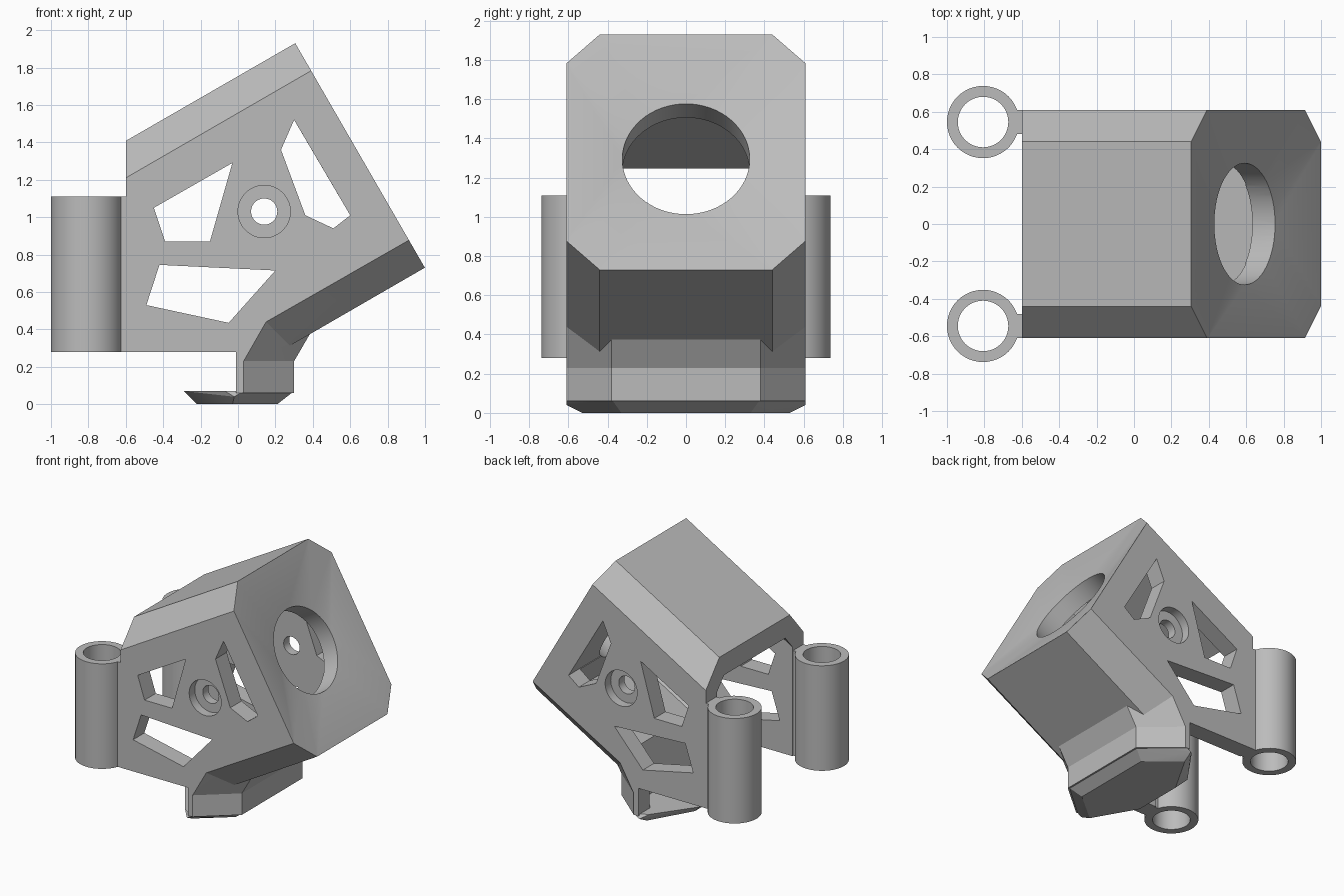
import bpy, bmesh, math
from mathutils import Vector

if "Cube" in bpy.data.objects:
    bpy.data.objects.remove(bpy.data.objects["Cube"], do_unlink=True)

# Single plastic colour
grey = bpy.data.materials.new("light_grey_plastic")
grey.use_nodes = True
COL = (0.5, 0.5, 0.5, 1)
grey.diffuse_color = COL
grey.node_tree.nodes["Principled BSDF"].inputs["Base Color"].default_value = COL

# Frame of the tilted front plate
TILT = math.radians(30)
AXIS = Vector((math.cos(TILT), 0, math.sin(TILT)))
UP = Vector((-math.sin(TILT), 0, math.cos(TILT)))
CENTRE = Vector((0.6525, 0, 1.33))
HALF_W, HALF_H, CUT = 0.61, 0.693, 0.17
WALL = 0.14
INNER = HALF_W - WALL


def on_plate(u, v, depth):
    return CENTRE + Vector((0, u, 0)) + UP * v - AXIS * depth


def octagon(w, h, c, depth):
    return [on_plate(su * a, sv * b, depth) for su in (-1, 1) for sv in (-1, 1)
            for a, b in ((w, h - c), (w - c, h))]


def circle(r, depth, n=64):
    return [on_plate(r * math.cos(t), r * math.sin(t), depth)
            for t in (2 * math.pi * i / n for i in range(n))]


def mirror(points):
    return [(x, s * y, z) for x, y, z in points for s in (-1, 1)]


def finish(name, bm):
    bmesh.ops.recalc_face_normals(bm, faces=bm.faces)
    mesh = bpy.data.meshes.new(name)
    bm.to_mesh(mesh)
    bm.free()
    mesh.materials.append(grey)
    obj = bpy.data.objects.new(name, mesh)
    bpy.context.scene.collection.objects.link(obj)
    return obj


def hull(name, points):
    bm = bmesh.new()
    for p in points:
        bm.verts.new(p)
    res = bmesh.ops.convex_hull(bm, input=bm.verts)
    junk = {g for g in res["geom_interior"] + res["geom_unused"]
            if isinstance(g, bmesh.types.BMVert)}
    bmesh.ops.delete(bm, geom=list(junk), context="VERTS")
    bmesh.ops.dissolve_limit(bm, angle_limit=0.005, verts=bm.verts, edges=bm.edges)
    return finish(name, bm)


def prism(name, outline, y0, y1):
    """Extrude an x-z outline along y."""
    bm = bmesh.new()
    face = bm.faces.new([bm.verts.new((x, y0, z)) for x, z in outline])
    new = bmesh.ops.extrude_face_region(bm, geom=[face])["geom"]
    moved = [g for g in new if isinstance(g, bmesh.types.BMVert)]
    bmesh.ops.translate(bm, verts=moved, vec=(0, y1 - y0, 0))
    return finish(name, bm)


def disc(x, z, r, n=48):
    return [(x + r * math.cos(2 * math.pi * i / n), z + r * math.sin(2 * math.pi * i / n))
            for i in range(n)]


def upright(name, x, y, r, z0, z1):
    return hull(name, [(px, py, z) for px, py in disc(x, y, r) for z in (z0, z1)])


def combine(target, other, operation):
    mod = target.modifiers.new("join", "BOOLEAN")
    mod.operation, mod.solver, mod.object = operation, "EXACT", other
    bpy.context.view_layer.update()
    graph = bpy.context.evaluated_depsgraph_get()
    mesh = bpy.data.meshes.new_from_object(target.evaluated_get(graph))
    target.modifiers.clear()
    target.data = mesh
    bpy.data.objects.remove(other, do_unlink=True)


def smooth(obj):
    bpy.ops.object.select_all(action="DESELECT")
    obj.select_set(True)
    bpy.context.view_layer.objects.active = obj
    bpy.ops.object.shade_smooth_by_angle(angle=math.radians(20))


# Tilted hood with chamfered edges
housing = hull("housing", octagon(HALF_W, HALF_H, CUT, 0) + mirror([
    (-0.6, 0.44, 1.408), (-0.6, 0.61, 1.21), (0.15, 0.61, 0.44), (0.24, 0.44, 0.291)]))

# Side wall block reaching down to the rear lower edge
combine(housing, prism("wall_block", [
    (-0.6, 0.28), (-0.01, 0.28), (0.15, 0.44), (0.3, 0.9), (0.1, 1.4), (-0.6, 1.21)],
    -HALF_W, HALF_W), "UNION")

# Neck between hood and foot
section = [(-0.01, 0.61), (0.03, 0.61), (0.30, 0.38), (-0.01, 0.38)]
low = [(x, y, 0.23) for x, y in section]
combine(housing, hull("neck_flare", mirror(low + [
    (-0.01, 0.61, 0.44), (0.15, 0.61, 0.44), (0.39, 0.38, 0.385), (0.15, 0.38, 0.6)])), "UNION")
combine(housing, hull("neck", mirror(low + [(x, y, 0.06) for x, y in section])), "UNION")

# Hollow interior, open to the rear and below
combine(housing, hull("hood_cavity", octagon(INNER, HALF_H - WALL, 0.088, 0.21)
                      + octagon(INNER, HALF_H - WALL, 0.088, 1.9)), "DIFFERENCE")
combine(housing, hull("neck_cavity", mirror([
    (-0.8, INNER, 0.05), (-0.02, INNER, 0.05), (0.12, 0.33, 0.05),
    (-0.8, INNER, 0.9), (0.05, INNER, 0.6), (0.22, 0.33, 0.47), (0.2, 0.33, 0.7)])), "DIFFERENCE")

# Bevelled foot plate
combine(housing, hull("foot", mirror([
    (0.30, 0.38, 0.07), (0.03, 0.61, 0.07), (-0.07, 0.56, 0.07), (-0.29, 0.25, 0.07),
    (-0.02, 0.61, 0.04), (0.21, 0.33, 0), (-0.03, 0.53, 0), (-0.22, 0.2, 0)])), "UNION")

# Dished front and round opening
combine(housing, hull("dish", octagon(HALF_W, HALF_H, CUT, -0.002) + circle(0.325, 0.07)),
        "DIFFERENCE")
combine(housing, hull("opening", circle(0.325, 0.04) + circle(0.325, 0.3)), "DIFFERENCE")

# Side windows and screw hole, through both walls
windows = [
    [(-0.45, 1.05), (-0.03, 1.29), (-0.15, 0.87), (-0.39, 0.87)],
    [(0.30, 1.52), (0.60, 1.01), (0.51, 0.94), (0.36, 1.01), (0.23, 1.36)],
    [(-0.42, 0.745), (0.20, 0.715), (-0.05, 0.435), (-0.49, 0.53)],
    disc(0.14, 1.03, 0.07)]
for outline in windows:
    combine(housing, prism("window", outline, -1, 1), "DIFFERENCE")
for side in (-1, 1):
    combine(housing, prism("counterbore", disc(0.14, 1.03, 0.14), side * 0.54, side), "DIFFERENCE")
smooth(housing)

# Rear mounting tubes with short webs
for side, label in ((1, "left"), (-1, "right")):
    y = side * 0.545
    tube = upright(label + "_mount_tube", -0.807, y, 0.193, 0.28, 1.11)
    web = [(-0.72, 0.28), (-0.595, 0.28), (-0.595, 1.11), (-0.72, 1.11)]
    combine(tube, prism("web", web, side * 0.48, side * 0.609), "UNION")
    combine(tube, upright("bore", -0.807, y, 0.135, 0.1, 1.3), "DIFFERENCE")
    smooth(tube)
